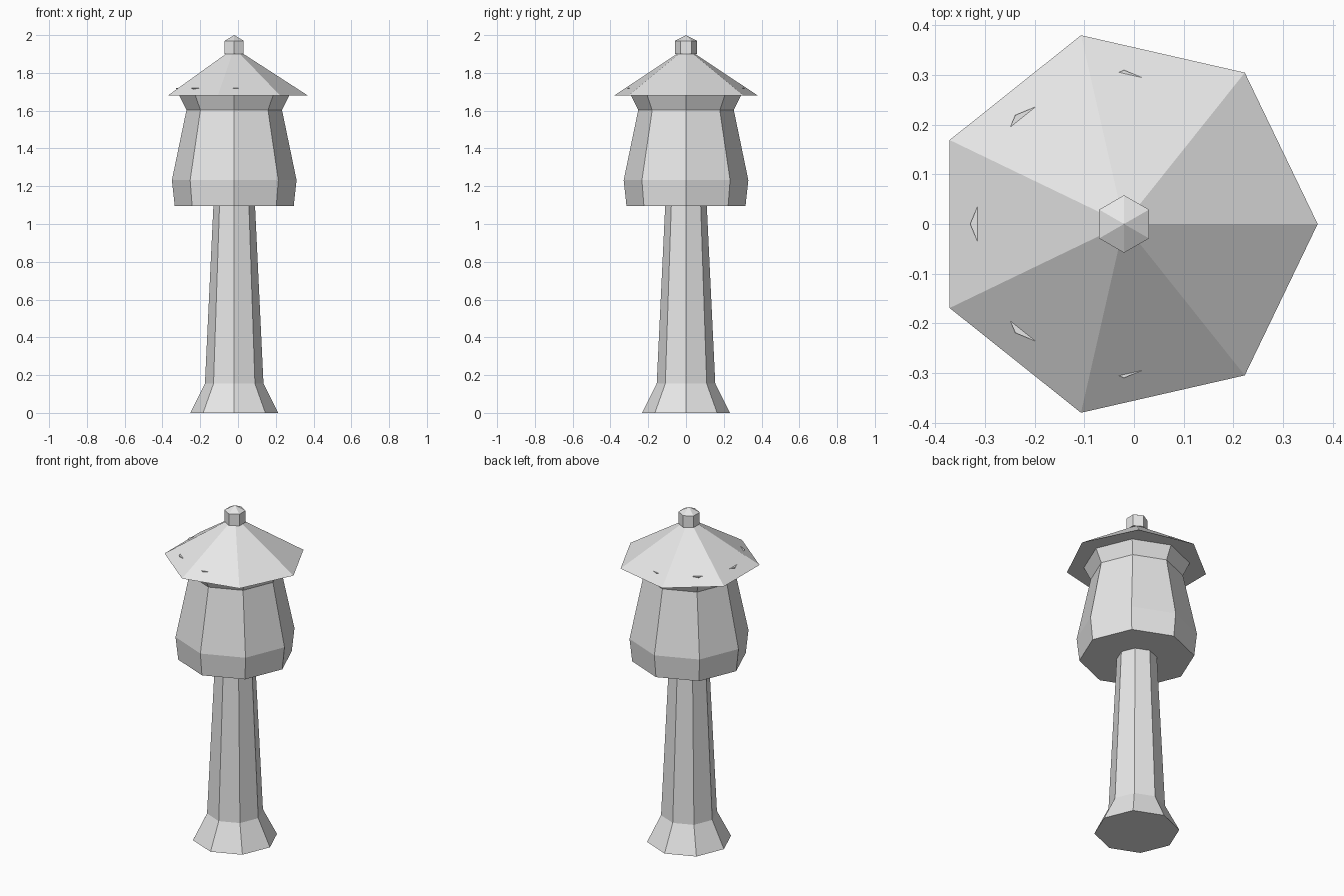
import bpy
import bmesh
from math import cos, sin, pi

default = bpy.data.objects.get("Cube")
if default:
    bpy.data.objects.remove(default)

AXIS_X = -0.02  # the tower stands slightly off centre under its odd-sided roof

grey = bpy.data.materials.new("light grey")
grey.use_nodes = True
colour = (0.8, 0.8, 0.8, 1)
grey.diffuse_color = colour
grey.node_tree.nodes["Principled BSDF"].inputs["Base Color"].default_value = colour


def turned(name, sides, profile, turn=0.0):
    """Closed flat-sided solid from (radius, height) rings; radius 0 is a point."""
    bm = bmesh.new()
    rings = []
    for r, z in profile:
        if r == 0:
            rings.append([bm.verts.new((0, 0, z))] * sides)
        else:
            angles = [turn + 2 * pi * i / sides for i in range(sides)]
            rings.append([bm.verts.new((r * cos(a), r * sin(a), z)) for a in angles])
    for low, high in zip(rings, rings[1:]):
        for i in range(sides):
            j = (i + 1) % sides
            corners = [low[i], low[j], high[j], high[i]]
            bm.faces.new(list(dict.fromkeys(corners)))
    # Cap the open ends
    for ring in (rings[0][::-1], rings[-1]):
        if ring[0] is not ring[1]:
            bm.faces.new(ring)
    bmesh.ops.recalc_face_normals(bm, faces=bm.faces)
    mesh = bpy.data.meshes.new(name)
    bm.to_mesh(mesh)
    bm.free()
    mesh.materials.append(grey)
    obj = bpy.data.objects.new(name, mesh)
    obj.location.x = AXIS_X
    bpy.context.collection.objects.link(obj)
    return obj


# Tapered column on a flared foot
turned("column", 8, [(0.233, 0), (0.155, 0.155), (0.11, 1.1)])

# Bulging chamber with a neck and a flared lip that just breaks through the roof
turned("chamber", 8, [(0.315, 1.095), (0.33, 1.232), (0.253, 1.603), (0.31, 1.72)])

# Seven-sided pointed roof
turned("roof", 7, [(0.39, 1.68), (0, 1.932)])

# Six-sided finial with a low point
turned("finial", 6, [(0.058, 1.9), (0.058, 1.97), (0, 2.0)], turn=pi / 6)
